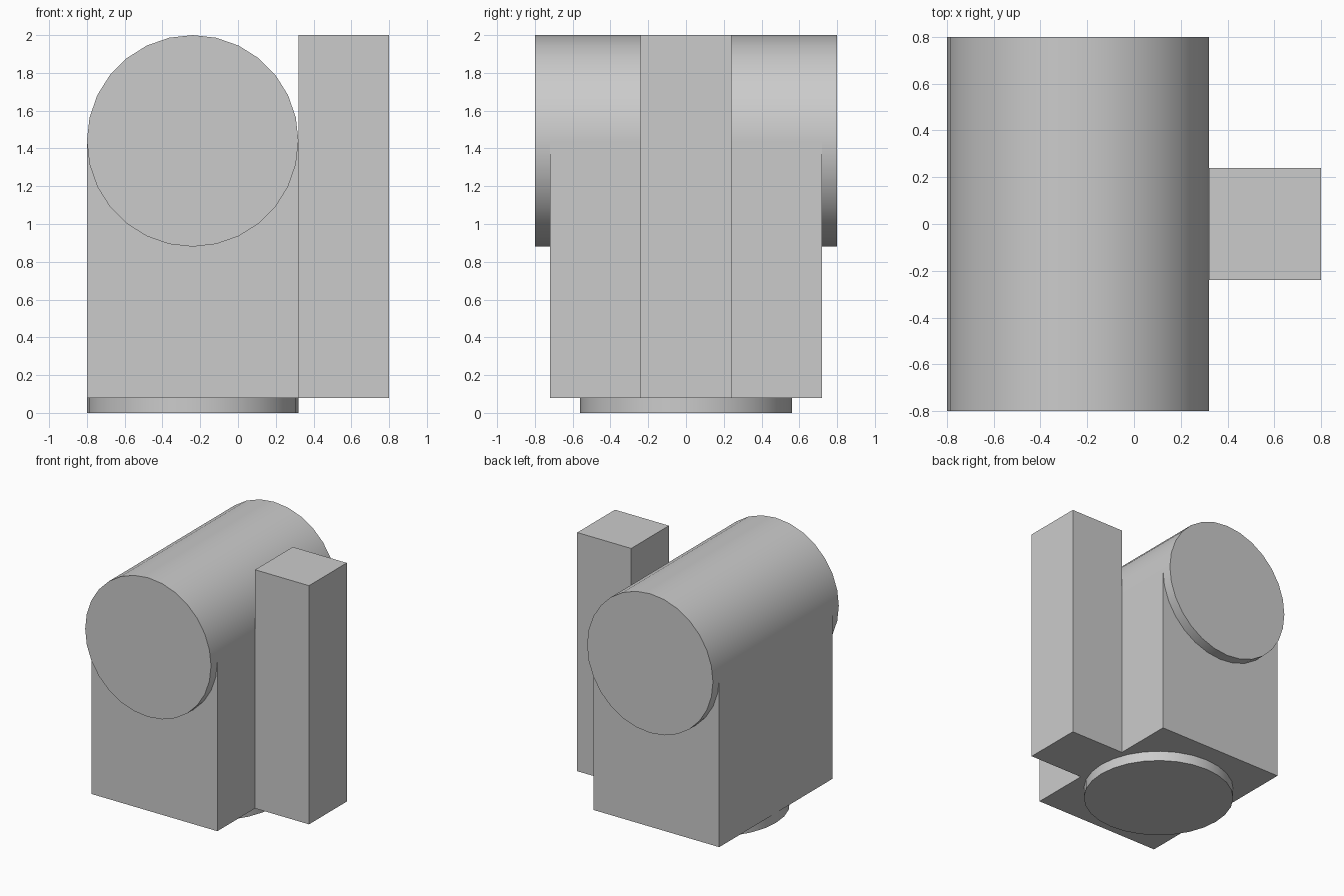
import bpy
import math

cube = bpy.data.objects.get("Cube")
if cube:
    bpy.data.objects.remove(cube, do_unlink=True)

# Single plain colour
grey = bpy.data.materials.new("light_grey")
grey.use_nodes = True
colour = (0.6, 0.6, 0.6, 1)
grey.diffuse_color = colour
grey.node_tree.nodes["Principled BSDF"].inputs["Base Color"].default_value = colour


def finish(name):
    obj = bpy.context.object
    obj.name = name
    obj.data.materials.clear()
    obj.data.materials.append(grey)
    return obj


def box(name, low, high):
    centre = [(a + b) / 2 for a, b in zip(low, high)]
    bpy.ops.mesh.primitive_cube_add(size=1, location=centre)
    obj = finish(name)
    obj.scale = [b - a for a, b in zip(low, high)]
    bpy.ops.object.transform_apply(location=False, rotation=False, scale=True)


def drum(name, centre, depth, tilt=0):
    bpy.ops.mesh.primitive_cylinder_add(vertices=28, radius=RADIUS, depth=depth,
                                        location=centre, rotation=(tilt, 0, 0))
    finish(name)
    bpy.ops.object.shade_smooth_by_angle(angle=math.radians(30))


RADIUS = 0.56
AXIS_X = -0.24
BASE_Z = 0.08
AXIS_Z = 1.44

# Round foot under the body
drum("foot_disc", (AXIS_X, 0, BASE_Z / 2), BASE_Z)

# Body block rising to the middle of the barrel
box("body_block", (AXIS_X - RADIUS, -0.72, BASE_Z), (AXIS_X + RADIUS, 0.72, AXIS_Z))

# Horizontal barrel running front to back, overhanging the body at both ends
drum("barrel", (AXIS_X, 0, AXIS_Z), 1.6, math.pi / 2)

# Tall post on the left side
box("side_post", (AXIS_X + RADIUS, -0.24, BASE_Z), (0.8, 0.24, 2))
